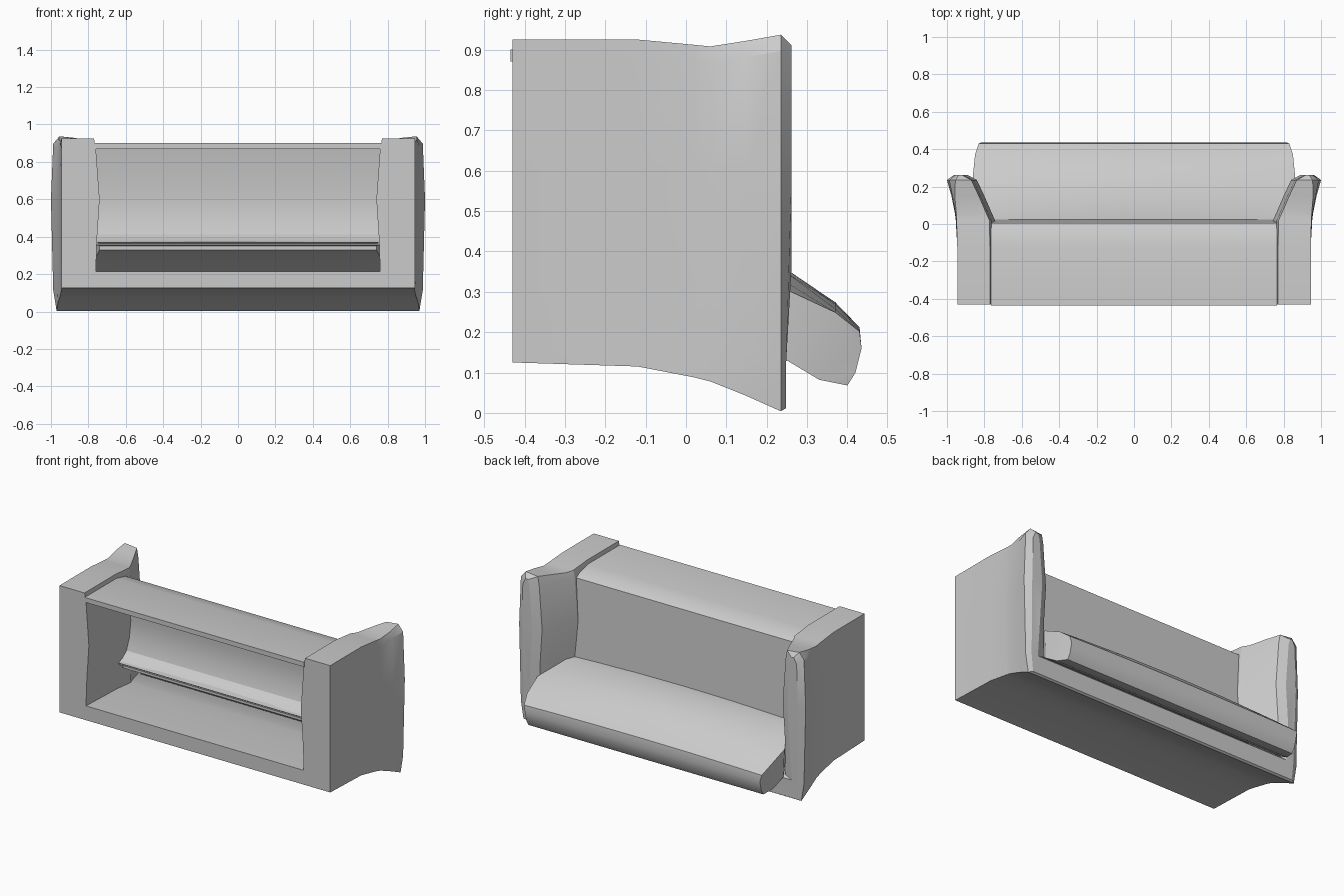
import bpy, bmesh

cube = bpy.data.objects.get("Cube")
if cube:
    bpy.data.objects.remove(cube, do_unlink=True)

grey = bpy.data.materials.new("plain grey")
grey.use_nodes = True
grey.diffuse_color = (0.6, 0.6, 0.6, 1)
grey.node_tree.nodes["Principled BSDF"].inputs["Base Color"].default_value = (0.6, 0.6, 0.6, 1)


def loft(name, sections, angle):
    """Skin a row of closed sections and cap both ends."""
    bm = bmesh.new()
    rings = [[bm.verts.new(p) for p in s] for s in sections]
    n = len(rings[0])
    for a, b in zip(rings, rings[1:]):
        for i in range(n):
            j = (i + 1) % n
            bm.faces.new((a[i], a[j], b[j], b[i]))
    caps = [bm.faces.new(rings[0]), bm.faces.new(rings[-1])]
    bmesh.ops.recalc_face_normals(bm, faces=bm.faces)
    bmesh.ops.triangulate(bm, faces=caps)
    mesh = bpy.data.meshes.new(name)
    bm.to_mesh(mesh)
    bm.free()
    mesh.materials.append(grey)
    ob = bpy.data.objects.new(name, mesh)
    bpy.context.collection.objects.link(ob)
    bpy.ops.object.select_all(action='DESELECT')
    ob.select_set(True)
    bpy.context.view_layer.objects.active = ob
    bpy.ops.object.shade_smooth_by_angle(angle=angle)


# U-shaped frame: both arms and the base, flaring towards the seat side
# y, bottom z, base top z, arm top z, outer x, inner x, rounding of the outer edge
frame = [
    (-0.43, 0.125, 0.215, 0.925, 0.945, 0.76, 0.0),
    (-0.12, 0.115, 0.205, 0.925, 0.945, 0.76, 0.0),
    (0.02, 0.088, 0.19, 0.912, 0.953, 0.763, 0.003),
    (0.06, 0.078, 0.185, 0.908, 0.958, 0.781, 0.005),
    (0.15, 0.042, 0.165, 0.922, 0.976, 0.82, 0.012),
    (0.235, 0.004, 0.14, 0.937, 1.0, 0.86, 0.03),
    (0.262, 0.012, 0.125, 0.91, 0.963, 0.91, 0.018),
]
sections = []
for y, zb, zs, zt, xo, xi, r in frame:
    half = [(xo - r, zb), (xo - r * 0.4, zb + 0.11), (xo, 0.6), (xo - r * 0.4, zt - 0.04),
            (xo - r * 1.5, zt), (xi + 0.01, zt - r * 0.3), (xi, 0.87), (xi - 0.02, 0.6),
            (xi - 0.005, 0.37), (xi, zs)]
    # the base ends slightly short of the arm tips
    yb = min(y, 0.248)
    side = [(x, yb if z < 0.15 else y, z) for x, z in half]
    sections.append(side + [(-x, v, z) for x, v, z in reversed(side)])
loft("arms_and_base", sections, 0.37)

# Top shelf with a sloping rear edge, and an upright back curling forward at its foot
back = [(-0.435, 0.87), (-0.435, 0.9), (-0.12, 0.9), (-0.03, 0.88), (0.005, 0.86),
        (0.015, 0.6), (0.025, 0.35), (-0.11, 0.355), (-0.11, 0.368), (-0.075, 0.38),
        (-0.035, 0.415), (-0.012, 0.49), (-0.008, 0.6), (-0.02, 0.75), (-0.04, 0.87)]
loft("backrest", [[(x, y, z) for y, z in back] for x in (-0.765, 0.765)], 0.5)

# Seat cushion drooping over the edge: y, z, half width, extra drop at the ends
seat = [(-0.12, 0.37, 0.75, 0.0), (-0.03, 0.388, 0.755, 0.015), (0.08, 0.388, 0.79, 0.02),
        (0.25, 0.355, 0.862, 0.05), (0.37, 0.274, 0.85, 0.025), (0.43, 0.212, 0.83, 0.01),
        (0.435, 0.16, 0.82, 0.0), (0.42, 0.10, 0.82, 0.0), (0.40, 0.068, 0.82, 0.0),
        (0.33, 0.082, 0.84, 0.0), (0.25, 0.13, 0.855, 0.0), (0.10, 0.25, 0.78, 0.0),
        (-0.09, 0.33, 0.74, 0.0), (-0.09, 0.35, 0.74, 0.0)]
loft("seat_cushion", [[(t * w, y, z - d * t * t) for y, z, w, d in seat]
                      for t in (-1, -0.8, -0.4, 0, 0.4, 0.8, 1)], 0.5)
